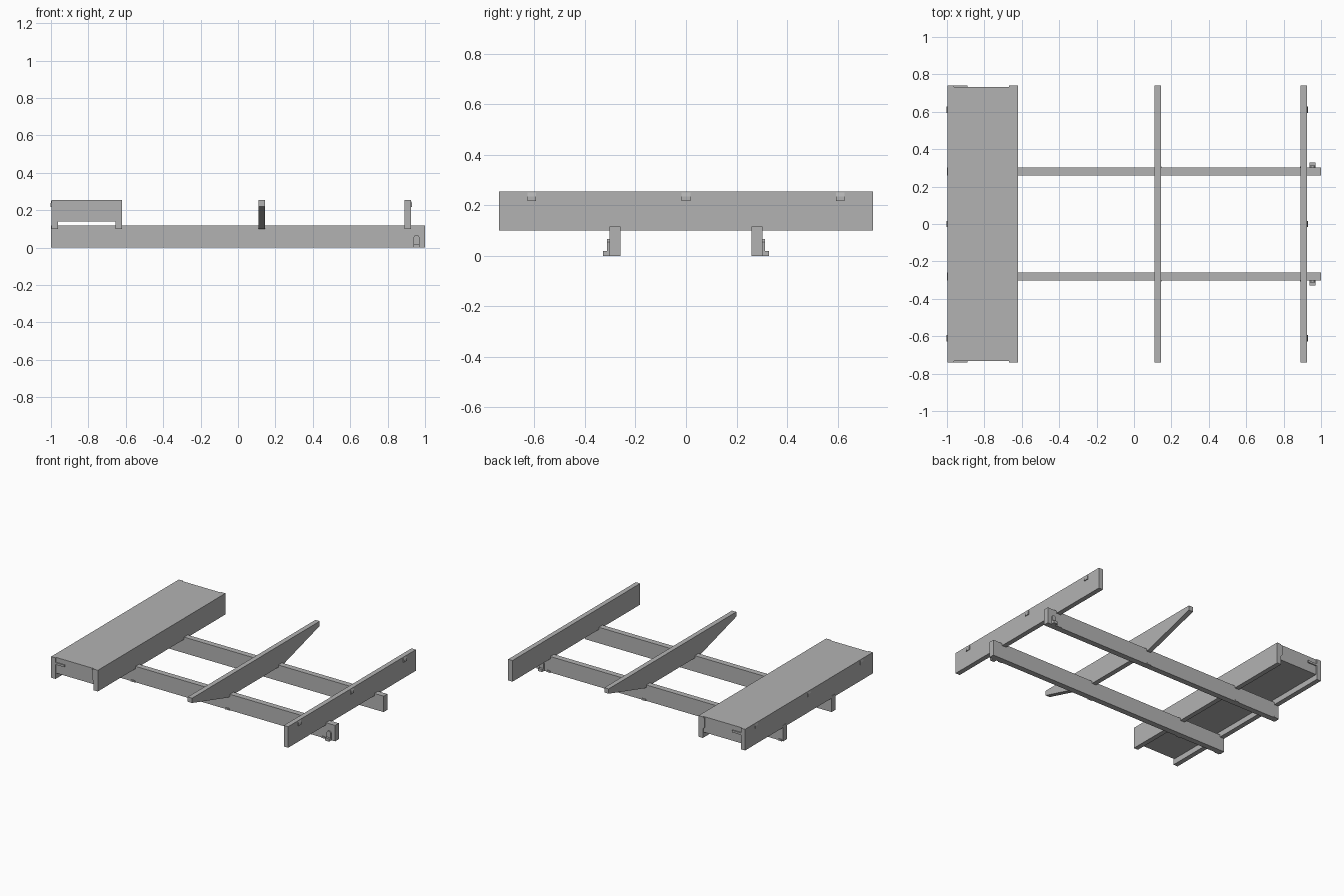
import bpy, bmesh

cube = bpy.data.objects.get("Cube")
if cube:
    bpy.data.objects.remove(cube, do_unlink=True)

grey = bpy.data.materials.new("plain_grey")
grey.use_nodes = True
colour = (0.45, 0.45, 0.45, 1)
grey.diffuse_color = colour
grey.node_tree.nodes["Principled BSDF"].inputs["Base Color"].default_value = colour


def prism(name, profile, axis, lo, hi):
    """Extrude a 2D outline along x (outline in y, z) or y (outline in x, z)."""
    bm = bmesh.new()
    place = (lambda a, b: (lo, a, b)) if axis == "x" else (lambda a, b: (a, lo, b))
    face = bm.faces.new([bm.verts.new(place(a, b)) for a, b in profile])
    new = bmesh.ops.extrude_face_region(bm, geom=[face])["geom"]
    shift = (hi - lo, 0, 0) if axis == "x" else (0, hi - lo, 0)
    bmesh.ops.translate(bm, vec=shift, verts=[v for v in new if isinstance(v, bmesh.types.BMVert)])
    bmesh.ops.recalc_face_normals(bm, faces=bm.faces)
    mesh = bpy.data.meshes.new(name)
    bm.to_mesh(mesh)
    bm.free()
    mesh.materials.append(grey)
    obj = bpy.data.objects.new(name, mesh)
    bpy.context.collection.objects.link(obj)
    return obj


def box(name, x0, x1, y0, y1, z0, z1):
    return prism(name, [(x0, z0), (x1, z0), (x1, z1), (x0, z1)], "y", y0, y1)


HALF, TOP, LOW = 0.74, 0.255, 0.1
THICK = 0.035

# Full-depth cross boards
boards = {"outer_box_board": -0.998, "inner_box_board": -0.655, "end_board": 0.89}
for name, x in boards.items():
    box(name, x, x + THICK, -HALF, HALF, LOW, TOP)

# Middle board, tapered from below towards both ends
prism("middle_board",
      [(-HALF, TOP), (-HALF, 0.22), (-0.32, LOW), (0.32, LOW), (HALF, 0.22), (HALF, TOP)],
      "x", 0.11, 0.11 + THICK)

# Raised block between the two box boards
box("box_block", -0.963, -0.655, -0.732, 0.732, 0.14, TOP)

for side, s in (("left_end", 1), ("right_end", -1)):
    ends = sorted((s * 0.73, s * HALF))
    box(side + "_tongue", -0.963, -0.89, *ends, 0.205, 0.22)
    prism(side + "_bracket",
          [(-0.655, 0.165), (-0.667, 0.18), (-0.667, 0.25), (-0.655, 0.25)], "y", *ends)

# Wedge catches on the outermost board faces
for label, x, d in (("end", 0.925, 0.006), ("box", -0.998, -0.004)):
    for y in (-0.61, 0, 0.61):
        prism(label + "_catch", [(x, 0.217), (x + d, 0.217), (x + d, 0.235), (x, 0.25)],
              "y", y - 0.017, y + 0.017)

# Long rails with hooks and small foot clips on their outer faces
for side, s in (("back", 1), ("front", -1)):
    box(side + "_rail", -1, 1, *sorted((s * 0.26, s * 0.302)), 0, 0.117)
    prism(side + "_hook_plate",
          [(0.938, 0), (0.97, 0), (0.97, 0.055), (0.962, 0.066), (0.946, 0.066), (0.938, 0.055)],
          "y", *sorted((s * 0.302, s * 0.312)))
    box(side + "_hook_foot", 0.938, 0.97, *sorted((s * 0.312, s * 0.329)), 0, 0.02)
    for x in (-0.975, -0.638, 0.128, 0.905):
        prism(side + "_foot_clip",
              [(x - 0.018, 0), (x + 0.018, 0), (x + 0.014, 0.012), (x - 0.014, 0.012)],
              "y", *sorted((s * 0.302, s * 0.308)))
